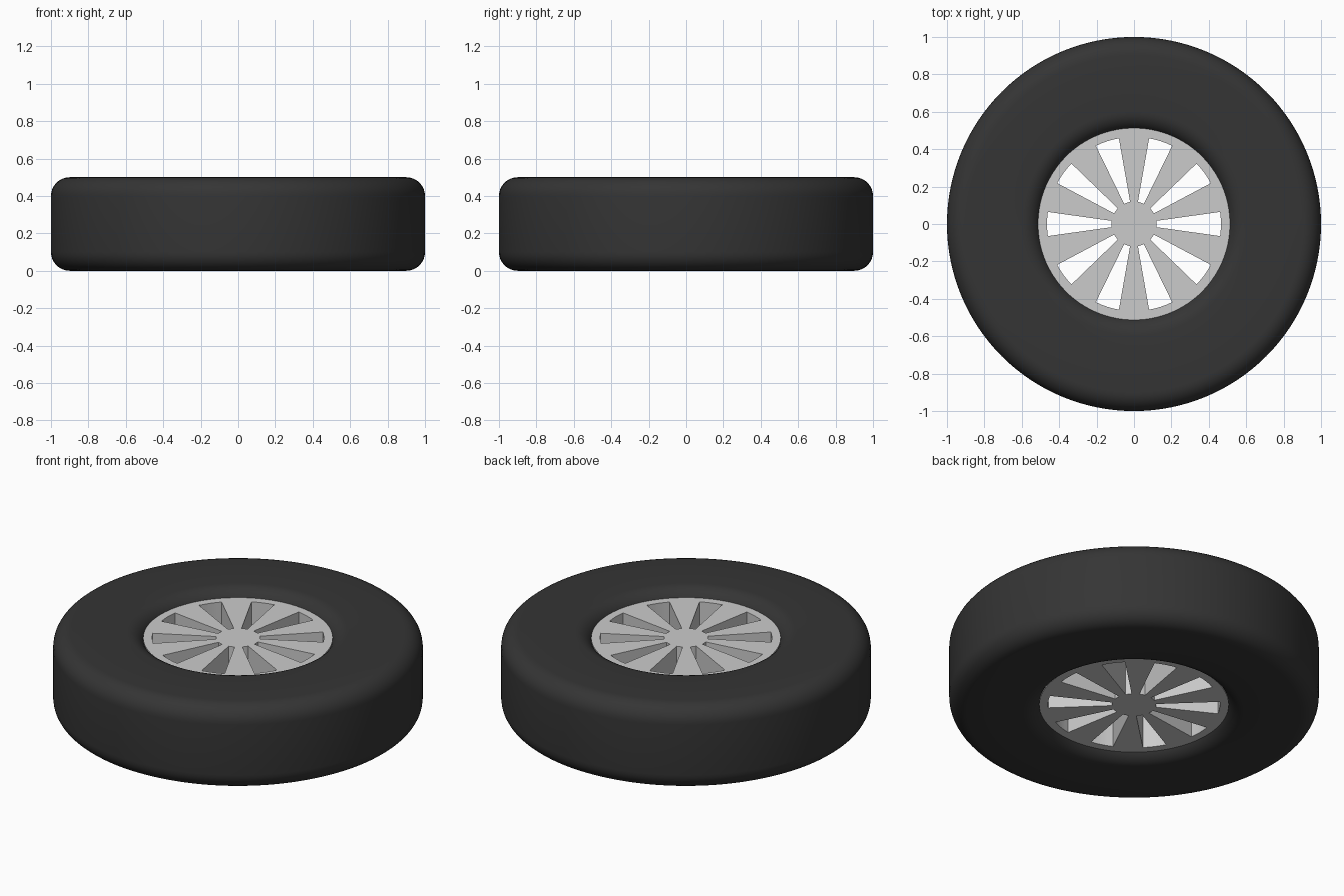
import bpy, bmesh
from math import sin, cos, pi, radians

if "Cube" in bpy.data.objects:
    bpy.data.objects.remove(bpy.data.objects["Cube"])


def make_object(name, bm, angle):
    bmesh.ops.recalc_face_normals(bm, faces=bm.faces)
    mesh = bpy.data.meshes.new(name)
    bm.to_mesh(mesh)
    bm.free()
    ob = bpy.data.objects.new(name, mesh)
    bpy.context.collection.objects.link(ob)
    bpy.ops.object.select_all(action='DESELECT')
    ob.select_set(True)
    bpy.context.view_layer.objects.active = ob
    bpy.ops.object.shade_smooth_by_angle(angle=radians(angle))
    return ob


# Tyre: rounded rectangle profile revolved around z
R_IN, R_OUT, HEIGHT, FILLET, STEPS, SEGS = 0.5, 1.0, 0.5, 0.1, 8, 128
profile = []
corners = [(R_OUT - FILLET, HEIGHT - FILLET, 0), (R_IN + FILLET, HEIGHT - FILLET, 90),
           (R_IN + FILLET, FILLET, 180), (R_OUT - FILLET, FILLET, 270)]
for r, z, start in corners:
    for i in range(STEPS + 1):
        a = radians(start + 90 * i / STEPS)
        profile.append((r + FILLET * cos(a), z + FILLET * sin(a)))

bm = bmesh.new()
rings = []
for s in range(SEGS):
    a = 2 * pi * s / SEGS
    rings.append([bm.verts.new((r * cos(a), r * sin(a), z)) for r, z in profile])
n = len(profile)
for s in range(SEGS):
    p, q = rings[s], rings[(s + 1) % SEGS]
    for i in range(n):
        j = (i + 1) % n
        bm.faces.new((p[i], q[i], q[j], p[j]))
tyre = make_object("tyre", bm, 40)
rubber = bpy.data.materials.new("black_rubber")
rubber.diffuse_color = (0.035, 0.035, 0.035, 1)
rubber.use_nodes = True
rubber.node_tree.nodes["Principled BSDF"].inputs["Base Color"].default_value = rubber.diffuse_color
tyre.data.materials.append(rubber)

# Rim: flat disc with ten wedge slots, extruded to full depth
SLOTS, PER, SLOT_STEPS = 10, 9, 4
N = SLOTS * PER
bm = bmesh.new()
hub, slot_end, edge = [
    [bm.verts.new((r * cos(radians(4 * i - 8)), r * sin(radians(4 * i - 8)), 0.045))
     for i in range(N)] for r in (0.12, 0.465, 0.513)]
bm.faces.new(hub)
for i in range(N):
    j = (i + 1) % N
    bm.faces.new((slot_end[i], edge[i], edge[j], slot_end[j]))
    if i % PER >= SLOT_STEPS:
        bm.faces.new((hub[i], slot_end[i], slot_end[j], hub[j]))
ext = bmesh.ops.extrude_face_region(bm, geom=bm.faces[:], use_keep_orig=True)
top = [v for v in ext["geom"] if isinstance(v, bmesh.types.BMVert)]
bmesh.ops.translate(bm, verts=top, vec=(0, 0, 0.41))
make_object("spoked_rim", bm, 30)
